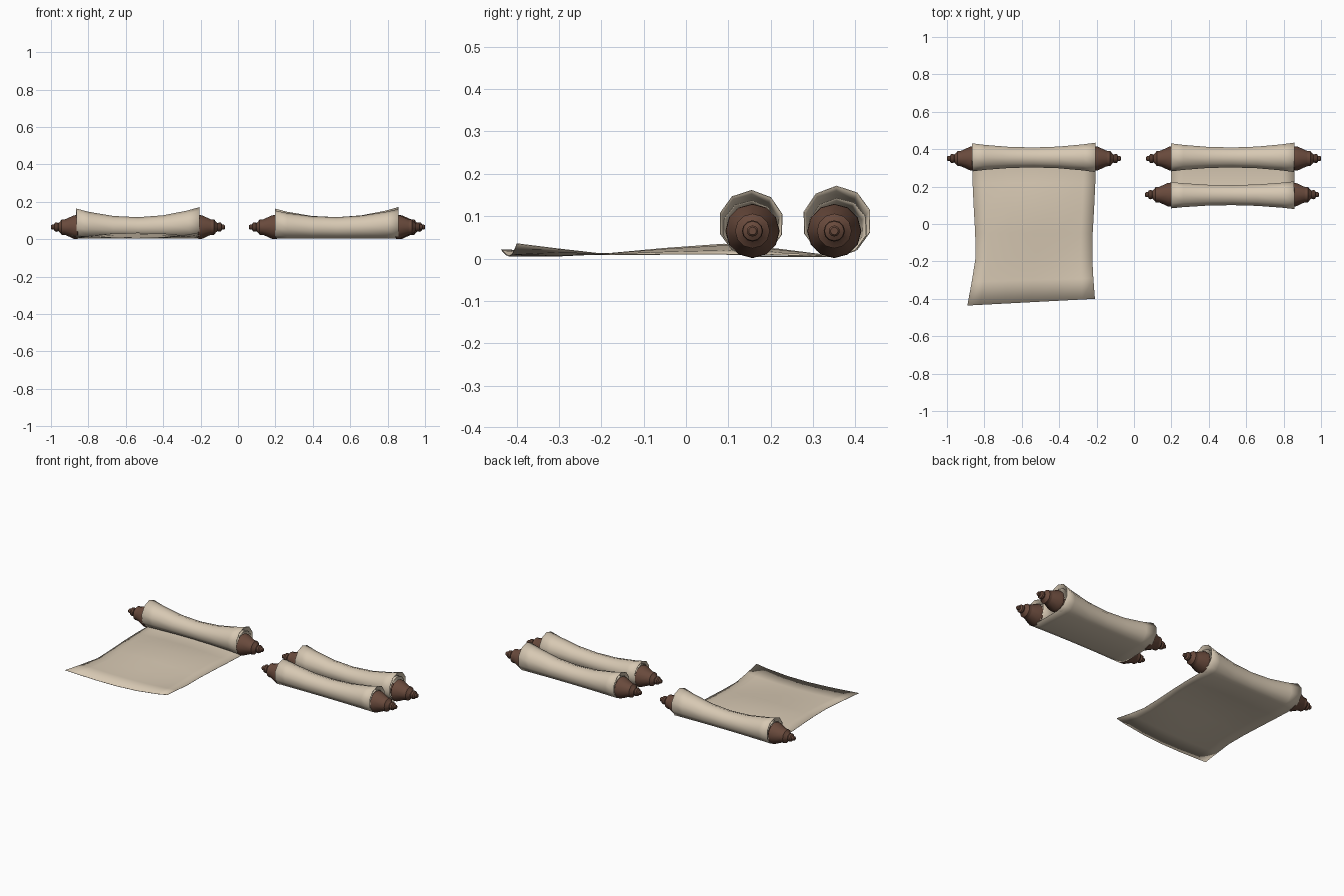
import bpy, bmesh, math

if "Cube" in bpy.data.objects:
    bpy.data.objects.remove(bpy.data.objects["Cube"])


def material(name, col):
    m = bpy.data.materials.new(name)
    m.diffuse_color = (*col, 1)
    m.use_nodes = True
    m.node_tree.nodes["Principled BSDF"].inputs["Base Color"].default_value = m.diffuse_color
    return m


PAPER = material("parchment", (0.68, 0.58, 0.45))
WOOD = material("dark wood", (0.14, 0.068, 0.045))
COLS = [-1, -0.8, -0.4, 0, 0.4, 0.8, 1]


def finish(name, bm, mat, angle):
    me = bpy.data.meshes.new(name)
    bm.to_mesh(me)
    bm.free()
    me.materials.append(mat)
    ob = bpy.data.objects.new(name, me)
    bpy.context.collection.objects.link(ob)
    bpy.ops.object.select_all(action='DESELECT')
    ob.select_set(True)
    bpy.context.view_layer.objects.active = ob
    bpy.ops.object.shade_smooth_by_angle(angle=math.radians(angle))
    return ob


def roll(t, xc, yc, side, r_end):
    """Spiral for one column, from the bottom outward to side, then up and in."""
    r0 = 0.056 + (r_end - 0.056) * t * t + 0.002 * t
    pts = []
    for k in range(20):
        a = k * math.tau / 10
        f = max(0, k - 5) / 14
        r = r0 * (1 - 0.22 * f)
        cz = 0.005 + r0 * (1 - f) + f * 0.062
        w = 0.33 - 0.006 * f
        pts.append((xc + w * t, yc + side * r * math.sin(a), cz - r * math.cos(a)))
    return pts


def paper(name, columns):
    # grid of faces through the column paths, slightly thickened
    bm = bmesh.new()
    grid = [[bm.verts.new(p) for p in c] for c in columns]
    for a, b in zip(grid, grid[1:]):
        for j in range(len(a) - 1):
            bm.faces.new((a[j], b[j], b[j + 1], a[j + 1]))
    ob = finish(name, bm, PAPER, 50)
    s = ob.modifiers.new("thickness", 'SOLIDIFY')
    s.thickness = 0.002
    s.offset = 0


def lathe(name, profile, x, y, direction):
    bm = bmesh.new()
    n = 12
    rings = []
    for d, r in profile:
        rings.append([bm.verts.new((x + direction * d,
                                    y + r * math.cos(math.tau * i / n),
                                    0.065 + r * math.sin(math.tau * i / n)))
                      for i in range(n)])
    for a, b in zip(rings, rings[1:]):
        for i in range(n):
            j = (i + 1) % n
            bm.faces.new((a[i], a[j], b[j], b[i]))
    bm.faces.new(rings[0])
    bm.faces.new(rings[-1])
    bmesh.ops.recalc_face_normals(bm, faces=bm.faces)
    finish(name, bm, WOOD, 35)


KNOB = [(-0.012, 0.055), (-0.005, 0.064), (0.014, 0.063), (0.06, 0.042),
        (0.066, 0.041), (0.08, 0.041), (0.088, 0.030), (0.098, 0.021),
        (0.106, 0.025), (0.116, 0.023), (0.122, 0.013), (0.132, 0.013), (0.137, 0.009)]


def rod(name, x0, x1, y):
    # core through the roll, turned handle on each end
    lathe(name + "_core", [(0, 0.03), (x1 - x0, 0.03)], x0, y, 1)
    lathe(name + "_left_handle", KNOB, x0, y, -1)
    lathe(name + "_right_handle", KNOB, x1, y, 1)


# open scroll: loose sheet rows (y, half width, middle lift, edge lift)
ROWS = [(-0.418, 0.341, 0.0, 0.022), (-0.30, 0.325, 0.0, 0.012),
        (-0.18, 0.312, 0.006, 0.003), (-0.05, 0.314, 0.018, 0.004),
        (0.09, 0.322, 0.028, 0.004), (0.22, 0.328, 0.016, 0.002)]
cols = []
for t in COLS:
    c = []
    for i, (y, w, mid, edge) in enumerate(ROWS):
        free = max(0, 1 - i / 2)
        c.append((-0.535 - 0.015 * free + w * t, y + 0.018 * t * free,
                  0.006 + mid * (1 - t * t) + edge * t * t + 0.007 * t * t * t * free))
    cols.append(c + roll(t, -0.535, 0.355, 1, 0.081))
paper("open_scroll_paper", cols)
rod("open_scroll_rod", -0.863, -0.207, 0.35)

# closed scroll: two rolls sharing one sheet
paper("closed_scroll_paper",
      [roll(t, 0.527, 0.155, -1, 0.076)[::-1] + roll(t, 0.527, 0.355, 1, 0.081) for t in COLS])
rod("closed_scroll_front_rod", 0.196, 0.851, 0.157)
rod("closed_scroll_back_rod", 0.202, 0.863, 0.35)
